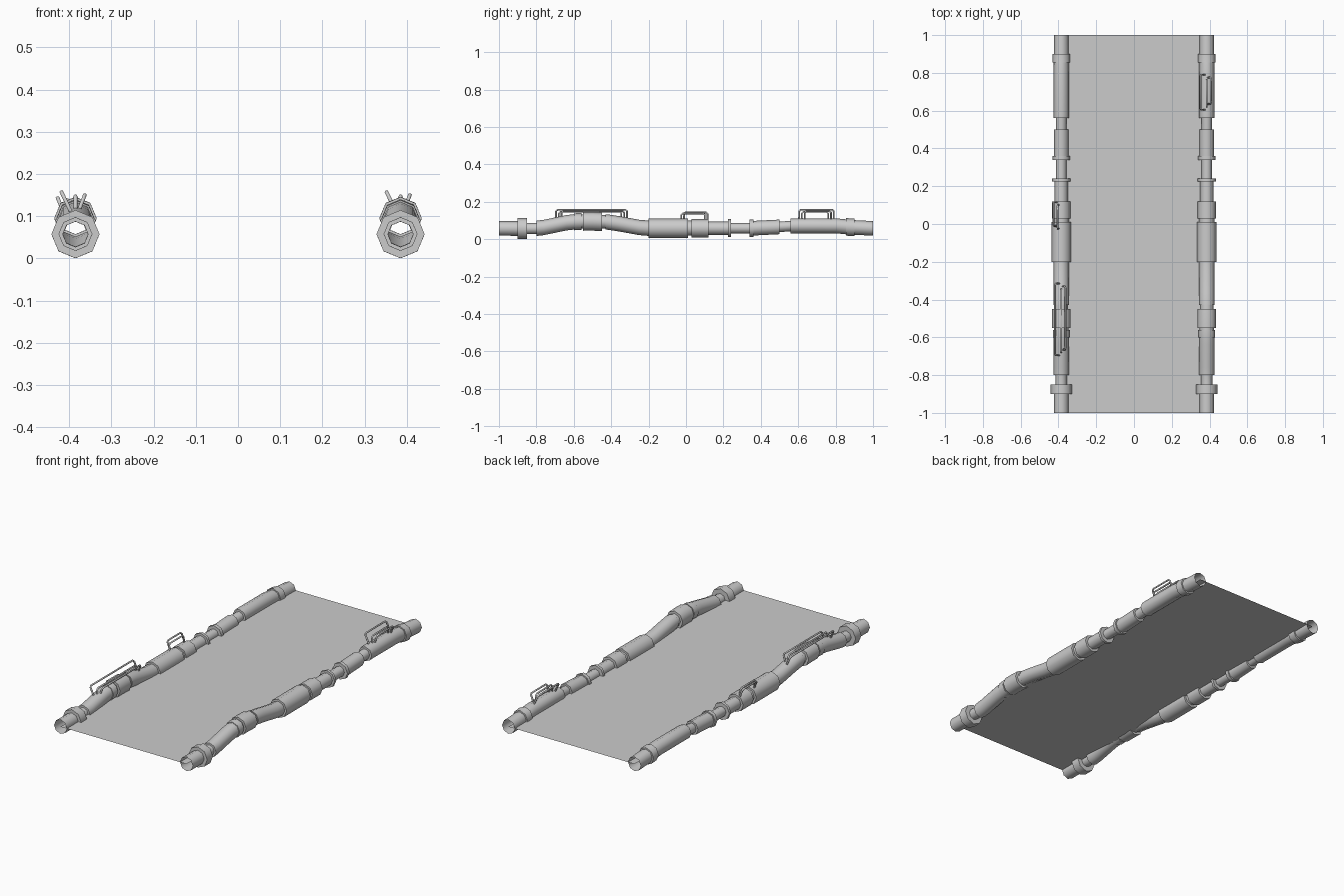
import bpy, math
from mathutils import Vector

if "Cube" in bpy.data.objects:
    bpy.data.objects.remove(bpy.data.objects["Cube"])

PIPE_X = 0.385
SIDES = 8

# centre height of the pipes along y
PATH = [(-1, .058), (-.81, .057), (-.76, .063), (-.64, .088), (-.58, .095), (-.5, .096),
        (-.42, .092), (-.36, .083), (-.25, .063), (-.2, .059), (.36, .059), (.5, .066),
        (.58, .072), (.8, .072), (.88, .064), (1, .058)]

# pipe sections: end y, radius
SECTIONS = [(-.9, .039), (-.85, .057), (-.8, .03), (-.6, .041), (-.56, .045), (-.55, .038),
            (-.45, .05), (-.43, .036), (-.2, .041), (.01, .052), (.03, .04), (.12, .049),
            (.225, .035), (.24, .048), (.34, .028), (.36, .046), (.5, .039), (.56, .028),
            (.855, .04), (.9, .047), (1, .039)]


def centre(y):
    for (y0, z0), (y1, z1) in zip(PATH, PATH[1:]):
        if y <= y1:
            return z0 + (z1 - z0) * (y - y0) / (y1 - y0)
    return PATH[-1][1]


def new_mesh(name, verts, faces):
    me = bpy.data.meshes.new(name)
    me.from_pydata(verts, [], faces)
    ob = bpy.data.objects.new(name, me)
    bpy.context.collection.objects.link(ob)
    return ob


def pipe(name, x):
    rings, start = [], -1
    for end, r in SECTIONS:
        ys = [start] + [y for y, _ in PATH if start < y < end] + [end]
        rings += [(y, r) for y in ys]
        start = end
    verts, faces = [], []
    for y, r in rings:
        for k in range(SIDES):
            a = k * math.tau / SIDES
            verts.append((x + r * math.cos(a), y, centre(y) + r * math.sin(a)))
    for i in range(len(rings) - 1):
        for k in range(SIDES):
            a, b = i * SIDES + k, i * SIDES + (k + 1) % SIDES
            faces.append((a, a + SIDES, b + SIDES, b))
    ob = new_mesh(name, verts, faces)
    bpy.ops.object.select_all(action='DESELECT')
    bpy.context.view_layer.objects.active = ob
    ob.select_set(True)
    bpy.ops.object.shade_smooth_by_angle(angle=math.radians(50))


def handle(name, x, y0, y1, foot, top):
    # bent rod: foot and top are (x offset, z)
    cu = bpy.data.curves.new(name, 'CURVE')
    cu.dimensions = '3D'
    cu.bevel_depth = .005
    cu.bevel_resolution = 1
    cu.use_fill_caps = True
    f, t, c = Vector((x + foot[0], 0, foot[1])), Vector((x + top[0], 0, top[1])), .008
    near = t + (f - t).normalized() * c
    pts = [(f, y0), (near, y0), (t, y0 + c), (t, y1 - c), (near, y1), (f, y1)]
    sp = cu.splines.new('POLY')
    sp.points.add(len(pts) - 1)
    for p, (v, y) in zip(sp.points, pts):
        p.co = (v.x, y, v.z, 1)
    bpy.context.collection.objects.link(bpy.data.objects.new(name, cu))


# floor sheet between the pipes
new_mesh("floor_sheet", [(-PIPE_X, -1, .058), (PIPE_X, -1, .058), (PIPE_X, 1, .058),
                         (-PIPE_X, 1, .058)], [(0, 1, 2, 3)])

# side pipes
pipe("left_pipe", -PIPE_X)
pipe("right_pipe", PIPE_X)

# long and medium triple handles
for label, x, y0, y1 in (("left", -PIPE_X, -.695, -.315), ("right", PIPE_X, .605, .79)):
    handle(label + "_outer_handle", x, y0, y1, (-.006, .1), (-.033, .157))
    handle(label + "_middle_handle", x, y0 + .015, y1 - .03, (0, .1), (0, .147))
    handle(label + "_inner_handle", x, y0 + .03, y1 - .015, (.003, .1), (.022, .15))

# small double handle
handle("small_outer_handle", -PIPE_X, -.01, .115, (-.02, .09), (-.042, .143))
handle("small_inner_handle", -PIPE_X, -.025, .1, (-.012, .09), (-.02, .138))
